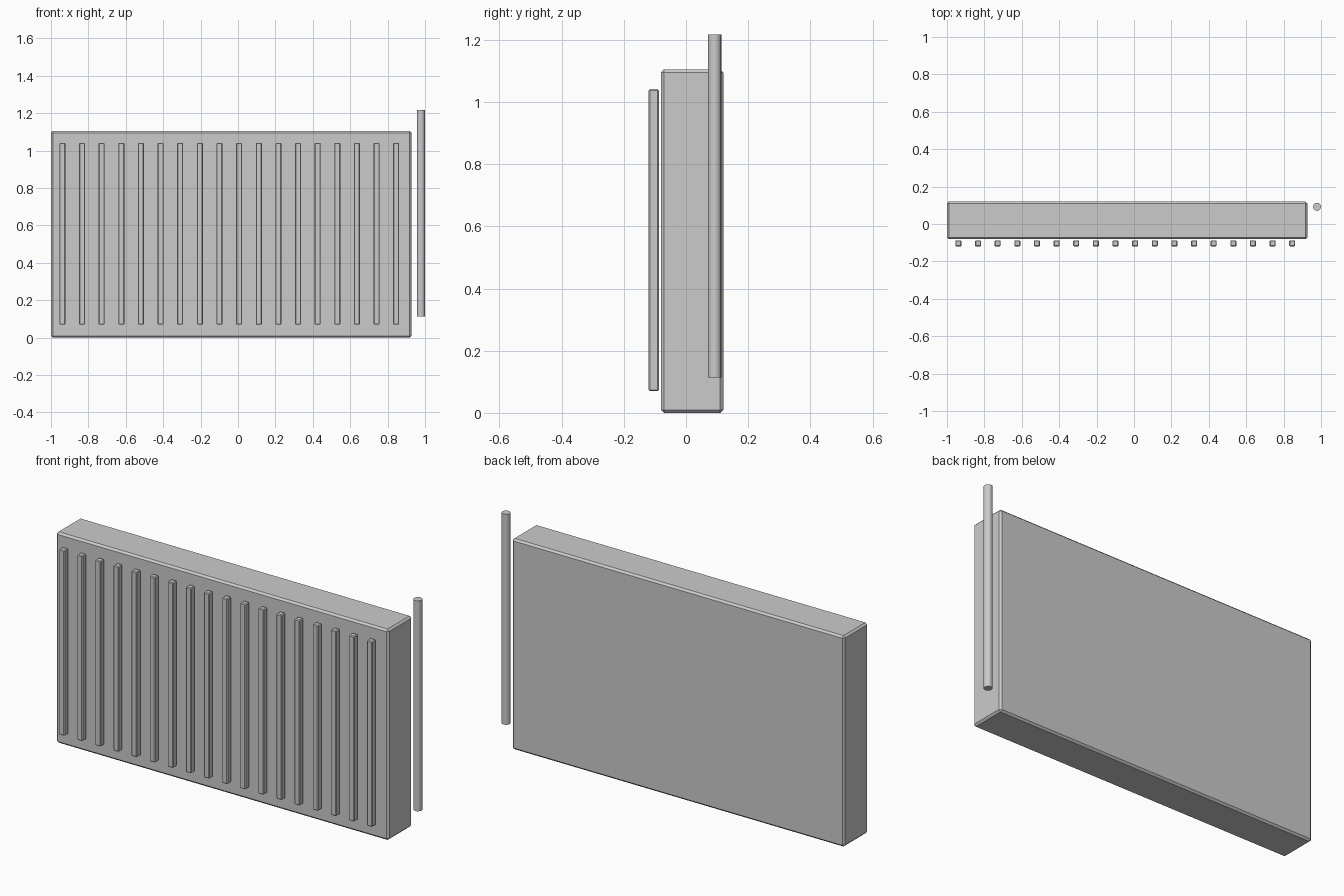
import bpy

if "Cube" in bpy.data.objects:
    bpy.data.objects.remove(bpy.data.objects["Cube"])


def box(name, lo, hi, bevel):
    """Bevelled box between two opposite corners."""
    bpy.ops.mesh.primitive_cube_add(size=1, location=[(a + b) / 2 for a, b in zip(lo, hi)])
    ob = bpy.context.object
    ob.name = name
    ob.scale = [b - a for a, b in zip(lo, hi)]
    bpy.ops.object.transform_apply(location=False, rotation=False, scale=True)
    mod = ob.modifiers.new("edge_bevel", 'BEVEL')
    mod.width = bevel
    mod.segments = 1
    return ob


# Radiator body
box("radiator_body", (-1.0, -0.081, 0.0), (0.927, 0.12, 1.105), 0.01)

# Front fins, evenly spaced
for i in range(18):
    x = -0.939 + i * 0.105
    box(f"fin_{i + 1}", (x - 0.016, -0.12, 0.07), (x + 0.016, -0.087, 1.041), 0.004)

# Supply pipe beside the body
bpy.ops.mesh.primitive_cylinder_add(vertices=16, radius=0.0215, depth=1.103,
                                    location=(0.9785, 0.092, 0.6655))
bpy.context.object.name = "supply_pipe"
bpy.ops.object.shade_smooth_by_angle()
